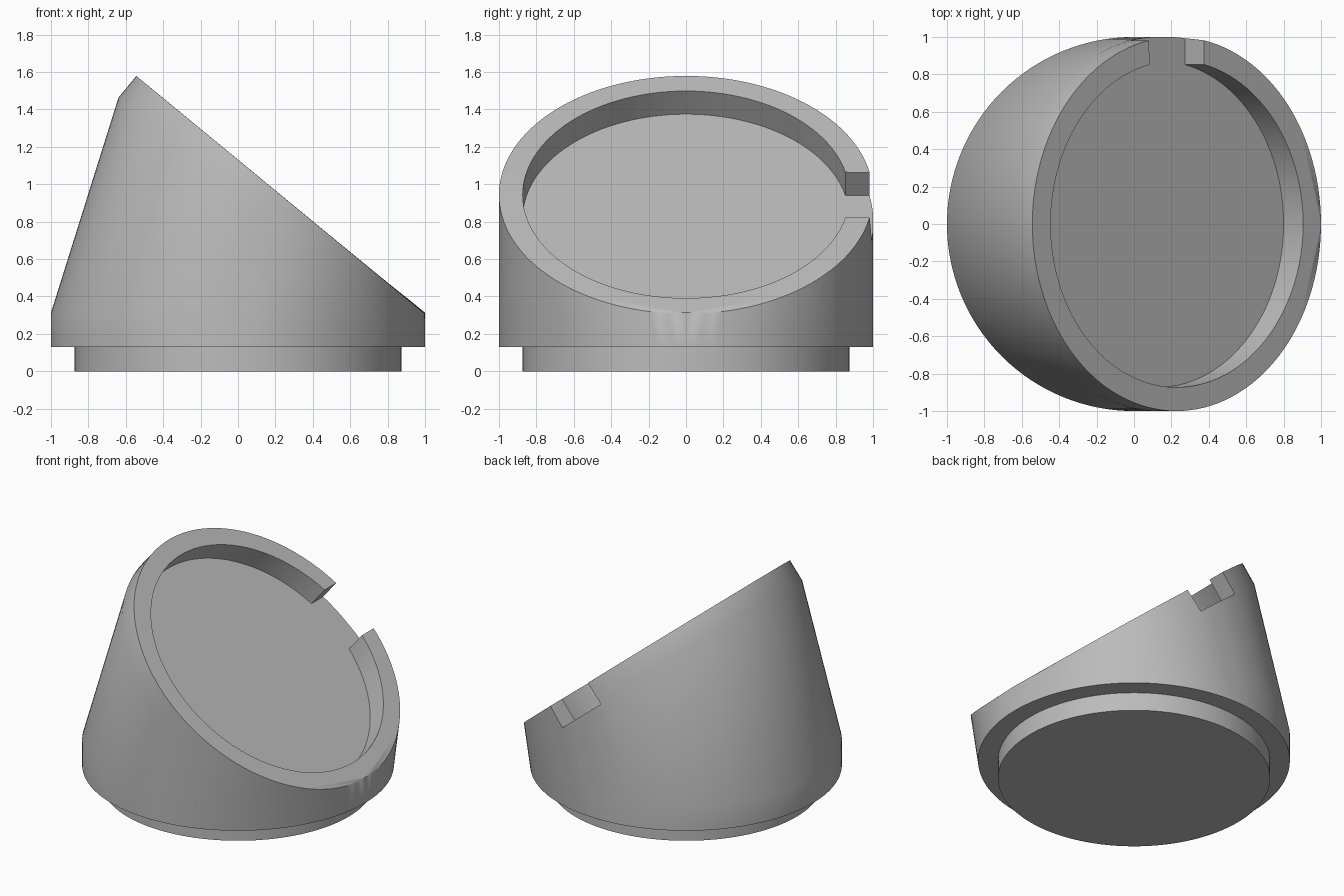
import bpy, bmesh, math
from mathutils import Matrix, Vector

cube = bpy.data.objects.get("Cube")
if cube:
    bpy.data.objects.remove(cube, do_unlink=True)

SEG = 128
OUTER, INNER = 1.0, 0.873
TILT = math.radians(39.5)
DEPTH = 0.16
# Frame of the slanted face: local x runs down the slope, local z is its normal
FACE = Matrix.Translation((0.228, 0, 0.943)) @ Matrix.Rotation(TILT, 4, 'Y')

grey = bpy.data.materials.new("grey")
grey.use_nodes = True
colour = (0.5, 0.5, 0.5, 1)
grey.diffuse_color = colour
grey.node_tree.nodes["Principled BSDF"].inputs["Base Color"].default_value = colour


def make_object(name, bm):
    bmesh.ops.recalc_face_normals(bm, faces=bm.faces)
    mesh = bpy.data.meshes.new(name)
    bm.to_mesh(mesh)
    bm.free()
    mesh.materials.append(grey)
    obj = bpy.data.objects.new(name, mesh)
    bpy.context.collection.objects.link(obj)
    return obj


def add_drum(bm, radius, low, high, frame=Matrix()):
    place = frame @ Matrix.Translation((0, 0, (low + high) / 2))
    bmesh.ops.create_cone(bm, cap_ends=True, segments=SEG, radius1=radius,
                          radius2=radius, depth=high - low, matrix=place)


def smooth(obj):
    bpy.ops.object.select_all(action='DESELECT')
    obj.select_set(True)
    bpy.context.view_layer.objects.active = obj
    bpy.ops.object.shade_smooth_by_angle(angle=math.radians(30))


# Body: skin stretched over an upright drum and a tilted drum
bm = bmesh.new()
add_drum(bm, OUTER, 0.13, 0.313)
add_drum(bm, OUTER, -0.15, 0, FACE)
points = [v.co.copy() for v in bm.verts]
bm.clear()
for p in points:
    bm.verts.new(p)
hull = bmesh.ops.convex_hull(bm, input=bm.verts[:])
loose = [v for v in bm.verts if not v.link_faces]
bmesh.ops.delete(bm, geom=loose, context='VERTS')
bmesh.ops.dissolve_limit(bm, angle_limit=0.002, verts=bm.verts[:], edges=bm.edges[:])
body = make_object("wedge_body", bm)

# Round recess in the slanted face
bm = bmesh.new()
add_drum(bm, INNER, -DEPTH, 0.3, FACE)
recess = make_object("recess_cutter", bm)

# Slot through the back of the rim, level with the recess floor
bm = bmesh.new()
slot_place = FACE @ Matrix.Translation((0, 0.9, 0.15 - DEPTH / 2))
bmesh.ops.create_cube(bm, size=1, matrix=slot_place @ Matrix.Diagonal((0.38, 0.6, 0.3 + DEPTH, 1)))
slot = make_object("slot_cutter", bm)

for cutter in (recess, slot):
    mod = body.modifiers.new(cutter.name, 'BOOLEAN')
    mod.operation = 'DIFFERENCE'
    mod.solver = 'EXACT'
    mod.object = cutter
    bpy.context.view_layer.objects.active = body
    bpy.ops.object.modifier_apply(modifier=mod.name)
    bpy.data.objects.remove(cutter, do_unlink=True)
smooth(body)

# Narrower plug under the body
bm = bmesh.new()
add_drum(bm, INNER, 0, 0.13)
smooth(make_object("base_plug", bm))
